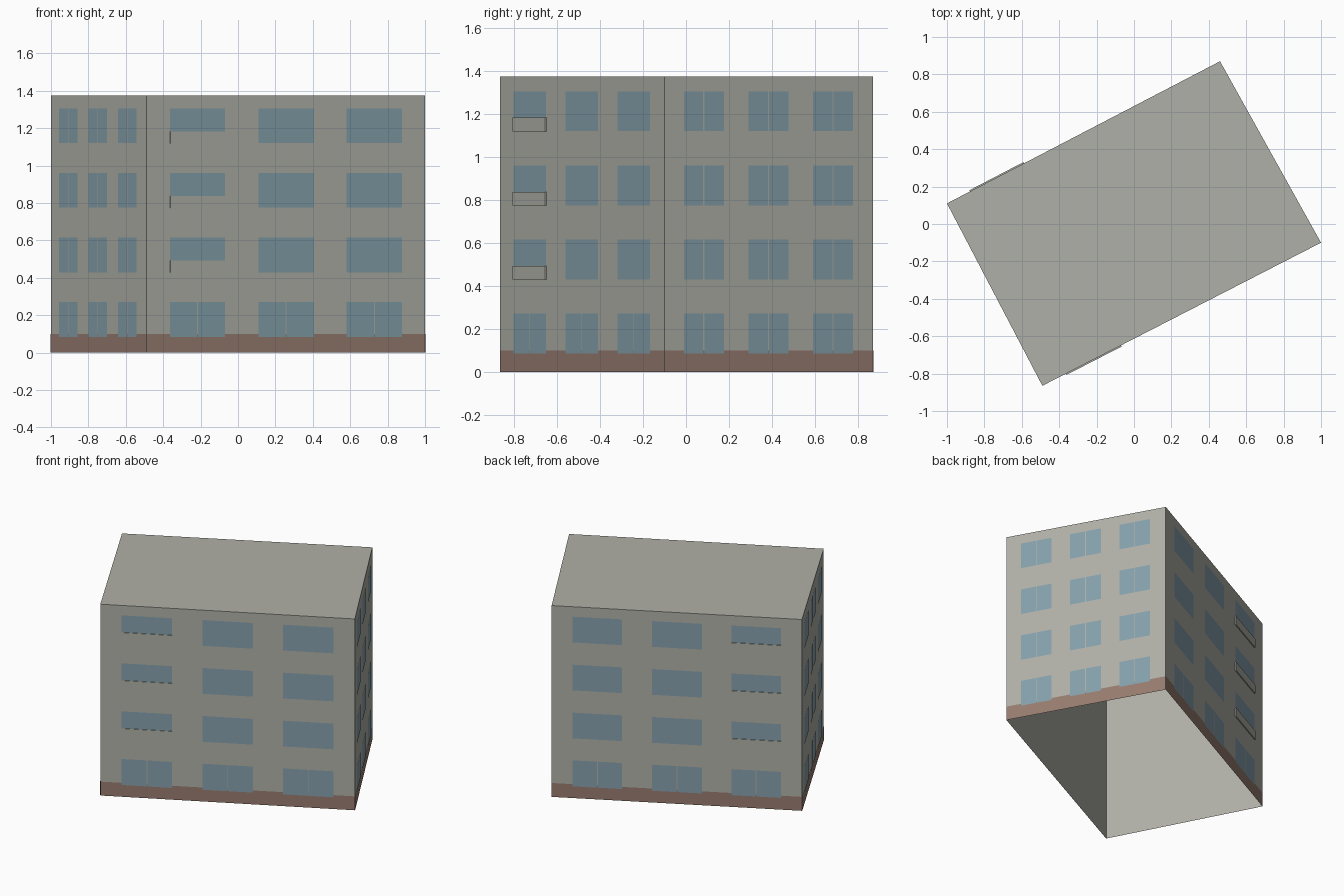
import bpy
import bmesh
from mathutils import Vector

cube = bpy.data.objects.get("Cube")
if cube:
    bpy.data.objects.remove(cube, do_unlink=True)


def material(name, rgb):
    mat = bpy.data.materials.new(name)
    mat.use_nodes = True
    mat.diffuse_color = (*rgb, 1)
    mat.node_tree.nodes["Principled BSDF"].inputs["Base Color"].default_value = (*rgb, 1)
    return mat


GREY = material("concrete_grey", (0.434, 0.434, 0.392))
BROWN = material("plinth_brown", (0.31, 0.20, 0.16))
BLUE = material("window_blue", (0.235, 0.352, 0.41))

HEIGHT = 1.375
PLINTH = 0.10
# Footprint corners, counter-clockwise seen from above
LEFT, FRONT, RIGHT, BACK = [Vector(p) for p in
                            ((-1, 0.11, 0), (-0.49, -0.865, 0), (1, -0.10, 0), (0.46, 0.87, 0))]
# Sill and head heights of each floor, ground first
FLOORS = [(0.085, 0.272), (0.43, 0.615), (0.775, 0.96), (1.12, 1.305)]


def finish(bm, name, mat):
    mesh = bpy.data.meshes.new(name)
    bm.to_mesh(mesh)
    bm.free()
    mesh.materials.append(mat)
    obj = bpy.data.objects.new(name, mesh)
    bpy.context.collection.objects.link(obj)
    return obj


def panel(bm, a, b, t0, t1, z0, z1, offset):
    """Flat outward-facing panel on the wall from a to b; returns its face."""
    along = b - a
    out = Vector((along.y, -along.x, 0)).normalized() * offset
    corners = [(t0, z0), (t1, z0), (t1, z1), (t0, z1)]
    return bm.faces.new([bm.verts.new(a + along * t + out + Vector((0, 0, z)))
                         for t, z in corners])


def split_window(bm, a, b, t0, t1, z0, z1):
    """Two panes with a thin strip of wall between them."""
    middle = (t0 + t1) / 2
    gap = 0.003 / (b - a).length
    panel(bm, a, b, t0, middle - gap, z0, z1, 0.003)
    panel(bm, a, b, middle + gap, t1, z0, z1, 0.003)


# Walls and roof, open underneath
bm = bmesh.new()
base = bm.faces.new([bm.verts.new(p) for p in (LEFT, FRONT, RIGHT, BACK)])
top = bmesh.ops.extrude_face_region(bm, geom=[base])
bmesh.ops.translate(bm, vec=(0, 0, HEIGHT),
                    verts=[v for v in top["geom"] if isinstance(v, bmesh.types.BMVert)])
bmesh.ops.delete(bm, geom=[f for f in bm.faces if f.calc_center_median().z < 0.01],
                 context="FACES_ONLY")
bmesh.ops.recalc_face_normals(bm, faces=bm.faces)
finish(bm, "walls_and_roof", GREY)

# Each wall: name, start, end, long wall flag, balcony column centre
WALLS = [
    ("right", LEFT, FRONT, False),
    ("front", FRONT, RIGHT, True),
    ("left", RIGHT, BACK, False),
    ("back", BACK, LEFT, True),
]
for name, a, b, is_long in WALLS:
    # Plinth strip
    bm = bmesh.new()
    panel(bm, a, b, 0, 1, 0, PLINTH, 0.0015)
    finish(bm, name + "_plinth", BROWN)

    # Windows: split on the ends of the building and on the ground floor
    bm = bmesh.new()
    half = 0.099 if is_long else 0.096
    columns = (0.183, 0.501, 0.817) if is_long else (0.187, 0.497, 0.806)
    for floor, (sill, head) in enumerate(FLOORS):
        for t in columns:
            if floor == 0 or not is_long:
                split_window(bm, a, b, t - half, t + half, sill, head)
            else:
                panel(bm, a, b, t - half, t + half, sill, head, 0.003)
    finish(bm, name + "_windows", BLUE)

    # Balcony parapets over the lower third of one window column
    if is_long:
        bm = bmesh.new()
        t = columns[0] if name == "front" else columns[2]
        out = Vector((b.y - a.y, a.x - b.x, 0)).normalized()
        for sill, head in FLOORS[1:]:
            face = panel(bm, a, b, t - half, t + half, sill - 0.001, sill + 0.063, 0)
            side = bmesh.ops.extrude_face_region(bm, geom=[face])
            bmesh.ops.translate(bm, vec=out * 0.007,
                                verts=[v for v in side["geom"]
                                       if isinstance(v, bmesh.types.BMVert)])
        bmesh.ops.recalc_face_normals(bm, faces=bm.faces)
        finish(bm, name + "_balcony_parapets", GREY)
